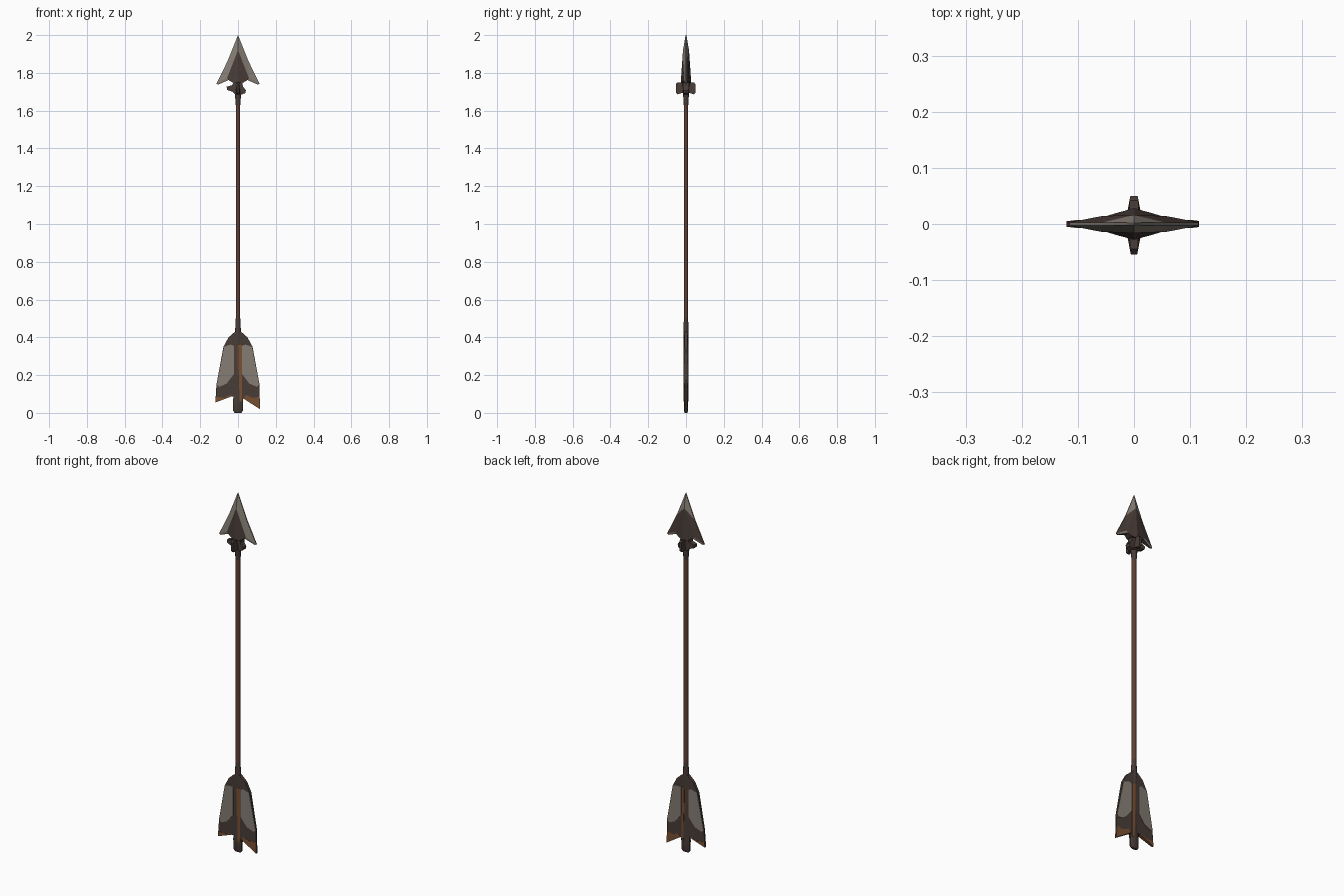
import bpy, bmesh, math

if "Cube" in bpy.data.objects:
    bpy.data.objects.remove(bpy.data.objects["Cube"])


def material(name, rgb):
    m = bpy.data.materials.new(name)
    m.diffuse_color = (*rgb, 1)
    m.use_nodes = True
    m.node_tree.nodes["Principled BSDF"].inputs["Base Color"].default_value = m.diffuse_color
    return m


DARK = material("dark brown", (0.065, 0.045, 0.038))
WOOD = material("wood brown", (0.115, 0.052, 0.032))
GREY = material("stone grey", (0.235, 0.205, 0.175))
RUST = material("rust", (0.19, 0.08, 0.032))


def finish(name, bm, mats):
    bmesh.ops.remove_doubles(bm, verts=bm.verts, dist=1e-5)
    bmesh.ops.recalc_face_normals(bm, faces=bm.faces)
    me = bpy.data.meshes.new(name)
    bm.to_mesh(me)
    bm.free()
    for m in mats:
        me.materials.append(m)
    ob = bpy.data.objects.new(name, me)
    bpy.context.collection.objects.link(ob)
    return ob


def plate(name, outline, thick, mat, side=1, taper=0.0, turned=False):
    """Extruded (x, z) outline whose half thickness shrinks away from the axis."""
    bm = bmesh.new()
    rings = []
    for s in (-1, 1):
        ring = []
        for x, z in outline:
            y = s * (thick - taper * abs(x))
            ring.append(bm.verts.new((y, x, z) if turned else (side * x, y, z)))
        bm.faces.new(ring)
        rings.append(ring)
    n = len(outline)
    for i in range(n):
        j = (i + 1) % n
        bm.faces.new((rings[0][i], rings[0][j], rings[1][j], rings[1][i]))
    return finish(name, bm, [mat])


def stack(name, rings, mat, sides=8):
    """Round part lofted through (z, x radius, y radius) rings."""
    bm = bmesh.new()
    loops = []
    for z, rx, ry in rings:
        loops.append([bm.verts.new((rx * math.cos(a), ry * math.sin(a), z))
                      for a in (2 * math.pi * (k + 0.5) / sides for k in range(sides))])
    for a, b in zip(loops, loops[1:]):
        for k in range(sides):
            j = (k + 1) % sides
            bm.faces.new((a[k], a[j], b[j], b[k]))
    bm.faces.new(loops[0])
    bm.faces.new(loops[-1])
    ob = finish(name, bm, [mat])
    bpy.context.view_layer.objects.active = ob
    ob.select_set(True)
    bpy.ops.object.shade_smooth_by_angle(angle=math.radians(50))
    ob.select_set(False)
    return ob


# Shaft, with a dark collar at each end
stack("shaft", [(0.04, 0.013, 0.012), (1.0, 0.0125, 0.012), (1.72, 0.0125, 0.012)], WOOD)
stack("upper_collar", [(1.63, 0.013, 0.013), (1.69, 0.018, 0.017), (1.76, 0.022, 0.02)], DARK)
stack("lower_collar", [(0.36, 0.016, 0.013), (0.43, 0.017, 0.014), (0.5, 0.0128, 0.0125)], DARK)
stack("nock", [(0, 0.02, 0.007), (0.012, 0.028, 0.012), (0.07, 0.028, 0.013),
               (0.12, 0.02, 0.013), (0.2, 0.014, 0.013)], DARK)

# Arrowhead: thin-rimmed blade with a raised ridge
bm = bmesh.new()
for sx in (-1, 1):
    rim = [(0, 2.0), (0.055, 1.863), (0.115, 1.742), (0.105, 1.738), (0.05, 1.762), (0.03, 1.75), (0, 1.745)]
    for sy in (-1, 1):
        def v(x, y, z):
            return bm.verts.new((sx * x, sy * y, z))

        def face(pts, mat):
            bm.faces.new([v(*p) for p in pts]).material_index = mat

        tip, ridge, base = (0, 0.002, 2.0), (0, 0.016, 1.92), (0, 0.028, 1.745)
        mid, edge = (0.058, 0.014, 1.772), (0.055, 0.003, 1.863)
        barb, heel = (0.115, 0.003, 1.742), (0.105, 0.003, 1.738)
        inner, neck = (0.05, 0.014, 1.762), (0.03, 0.02, 1.75)
        back = 0 if sy < 0 else 1          # the back is dark except its tip and barbs
        face((tip, ridge, edge), 0)
        face((ridge, mid, edge), back)
        face((edge, mid, barb), back)
        face((mid, inner, heel, barb), 0)
        face((ridge, base, neck), 1)
        face((ridge, neck, inner, mid), 1)
        # half of the rim wall, up to the middle plane
        edge_pts = [tip, edge, barb, heel, inner, neck, base]
        for a, b in zip(edge_pts, edge_pts[1:]):
            face((a, b, (b[0], 0, b[2]), (a[0], 0, a[2])), 0 if a in (tip, edge) else 1)
finish("arrowhead", bm, [GREY, DARK])

# Cross-shaped binding under the head
plate("binding_sideways", [(-0.022, 1.755), (-0.03, 1.735), (-0.06, 1.727), (-0.058, 1.71), (-0.03, 1.7),
                           (-0.015, 1.685), (0.02, 1.685), (0.038, 1.693), (0.042, 1.708), (0.026, 1.728),
                           (0.022, 1.755)], 0.019, DARK, taper=0.12)
plate("binding_front_back", [(-0.045, 1.75), (-0.054, 1.74), (-0.054, 1.695), (-0.045, 1.686), (-0.02, 1.694),
                             (0.02, 1.694), (0.042, 1.686), (0.05, 1.695), (0.05, 1.74), (0.042, 1.75)],
      0.016, DARK, taper=0.19, turned=True)

# Fletching: tapered vanes with grey panels and rusty tails
for label, s, tail, root in (("left", -1, (0.12, 0.055), (0.032, 0.088)),
                             ("right", 1, (0.116, 0.02), (0.03, 0.075))):
    plate(label + "_vane", [(0, 0.44), (0.018, 0.428), (0.05, 0.4), (0.077, 0.35), (0.114, 0.15),
                            tail, root, (0, root[1])], 0.011, DARK, s, 0.055)
    plate(label + "_panel", [(0.022, 0.355), (0.04, 0.362), (0.073, 0.35), (0.112, 0.15), (0.1, 0.138),
                             (0.06, 0.155), (0.022, 0.205)], 0.0125, GREY, s, 0.055)
    plate(label + "_tail", [tail, (tail[0] - 0.002, 0.085), (0.075, 0.08), (0.04, 0.095), root],
          0.012, RUST, s, 0.055)

# Rusty strip beside the shaft
plate("quill_strip", [(0.001, 0.36), (0.02, 0.36), (0.02, 0.06), (0.008, 0.06)], 0.0138, RUST, 1, 0.05)
